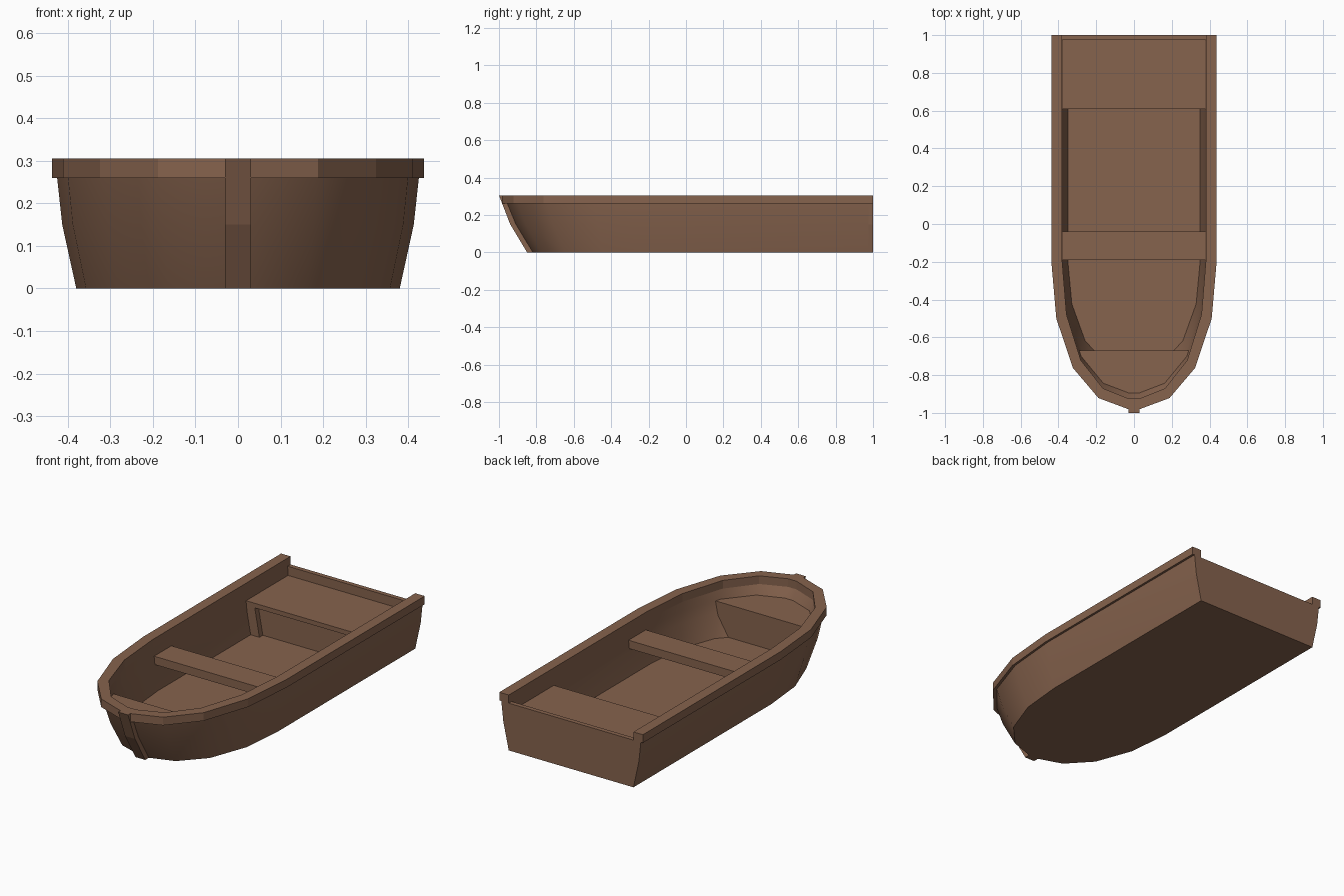
import bpy, bmesh, math

if "Cube" in bpy.data.objects:
    bpy.data.objects.remove(bpy.data.objects["Cube"])

wood = bpy.data.materials.new("brown wood")
wood.diffuse_color = (0.24, 0.125, 0.075, 1)
wood.use_nodes = True
wood.node_tree.nodes["Principled BSDF"].inputs["Base Color"].default_value = wood.diffuse_color

# Plan shape shared by every level: width and bow-length fractions
FX = (1, 0.94, 0.74, 0.43, 0.07)
FY = (0, 0.385, 0.72, 0.925, 1)


def outline(width, length, z, rear):
    """Open U-shaped outline from right rear round the bow to left rear."""
    half = [(width, rear)] + [(width * fx, -0.2 - length * fy) for fx, fy in zip(FX, FY)]
    return [(x, y, z) for x, y in half] + [(-x, y, z) for x, y in reversed(half)]


def finish(name, bm, smooth=False):
    bmesh.ops.recalc_face_normals(bm, faces=bm.faces[:])
    me = bpy.data.meshes.new(name)
    bm.to_mesh(me)
    bm.free()
    me.materials.append(wood)
    ob = bpy.data.objects.new(name, me)
    bpy.context.collection.objects.link(ob)
    if smooth:
        bpy.ops.object.select_all(action='DESELECT')
        ob.select_set(True)
        bpy.context.view_layer.objects.active = ob
        bpy.ops.object.shade_smooth_by_angle(angle=math.radians(35))
    return ob


def loft(name, levels, rear, ring, smooth):
    """Skin (width, length, z) levels; ring closes the strip, otherwise cap first and last."""
    bm = bmesh.new()
    rows = [[bm.verts.new(p) for p in outline(w, l, z, rear)] for w, l, z in levels]
    pairs = list(zip(rows, rows[1:]))
    if ring:
        pairs.append((rows[-1], rows[0]))
    else:
        bm.faces.new(rows[0])
        bm.faces.new(rows[-1])
    for a, b in pairs:
        for i in range(len(a) - 1):
            bm.faces.new((a[i], a[i + 1], b[i + 1], b[i]))
    if ring:
        for i in (0, -1):
            bm.faces.new([r[i] for r in rows])
    return finish(name, bm, smooth)


def prism(name, pts, axis, lo, hi):
    """Extrude a 2D profile along x (profile is y,z) or along y (profile is x,z)."""
    bm = bmesh.new()
    put = (lambda p, t: (t, p[0], p[1])) if axis == 'x' else (lambda p, t: (p[0], t, p[1]))
    a = [bm.verts.new(put(p, lo)) for p in pts]
    b = [bm.verts.new(put(p, hi)) for p in pts]
    bm.faces.new(a)
    bm.faces.new(b)
    for i in range(len(a)):
        j = (i + 1) % len(a)
        bm.faces.new((a[i], a[j], b[j], b[i]))
    return finish(name, bm)


def mirror_profile(half):
    return half + [(-x, z) for x, z in reversed(half)]


# Hull shell: outer skin, inner skin and floor
outer = [(0.38, 0.62, 0), (0.413, 0.71, 0.15), (0.425, 0.755, 0.26)]
inner = [(0.38, 0.725, 0.26), (0.378, 0.695, 0.21), (0.372, 0.665, 0.15), (0.35, 0.58, 0.03)]
loft("hull", outer + inner, 0.975, False, True)

# Transom closing the stern
prism("transom", mirror_profile([(w, z) for w, _, z in outer]), 'y', 0.975, 1.0)

# Gunwale rail
loft("gunwale", [(0.4375, 0.78, 0.26), (0.4375, 0.78, 0.305),
                 (0.38, 0.725, 0.305), (0.38, 0.725, 0.26)], 1.0, True, False)

# Stem post at the bow
prism("stem", [(-0.85, 0), (-0.94, 0.15), (-1.0, 0.305), (-0.95, 0.305),
               (-0.88, 0.15), (-0.80, 0)], 'x', -0.03, 0.03)

# Middle seat
prism("middle_seat", mirror_profile([(0.385, 0.165), (0.39, 0.21)]), 'y', -0.19, -0.04)

# Stern seat: top plank, side posts and recessed panel
prism("stern_seat", mirror_profile([(0.385, 0.185), (0.39, 0.21)]), 'y', 0.61, 0.98)
for s, side in ((1, "right"), (-1, "left")):
    prism("stern_seat_post_" + side,
          [(s * 0.365, 0.02), (s * 0.385, 0.185), (s * 0.325, 0.185), (s * 0.295, 0.02)],
          'y', 0.61, 0.645)
prism("stern_seat_panel", mirror_profile([(0.36, 0.02), (0.38, 0.19)]), 'y', 0.64, 0.66)

# Bow seat: solid block following the hull, cut straight at its rear
bm = bmesh.new()
rows = []
for w, l, z in ((0.36, 0.59, 0.02), (0.382, 0.705, 0.21)):
    rows.append([bm.verts.new(p) for p in outline(w, l, z, 0.0)])
for r in rows:
    bm.faces.new(r)
a, b = rows
for i in range(len(a)):
    j = (i + 1) % len(a)
    bm.faces.new((a[i], a[j], b[j], b[i]))
cut = bmesh.ops.bisect_plane(bm, geom=bm.verts[:] + bm.edges[:] + bm.faces[:],
                             plane_co=(0, -0.67, 0), plane_no=(0, 1, 0), clear_outer=True)
bmesh.ops.holes_fill(bm, edges=[e for e in bm.edges if e.is_boundary])
finish("bow_seat", bm)
